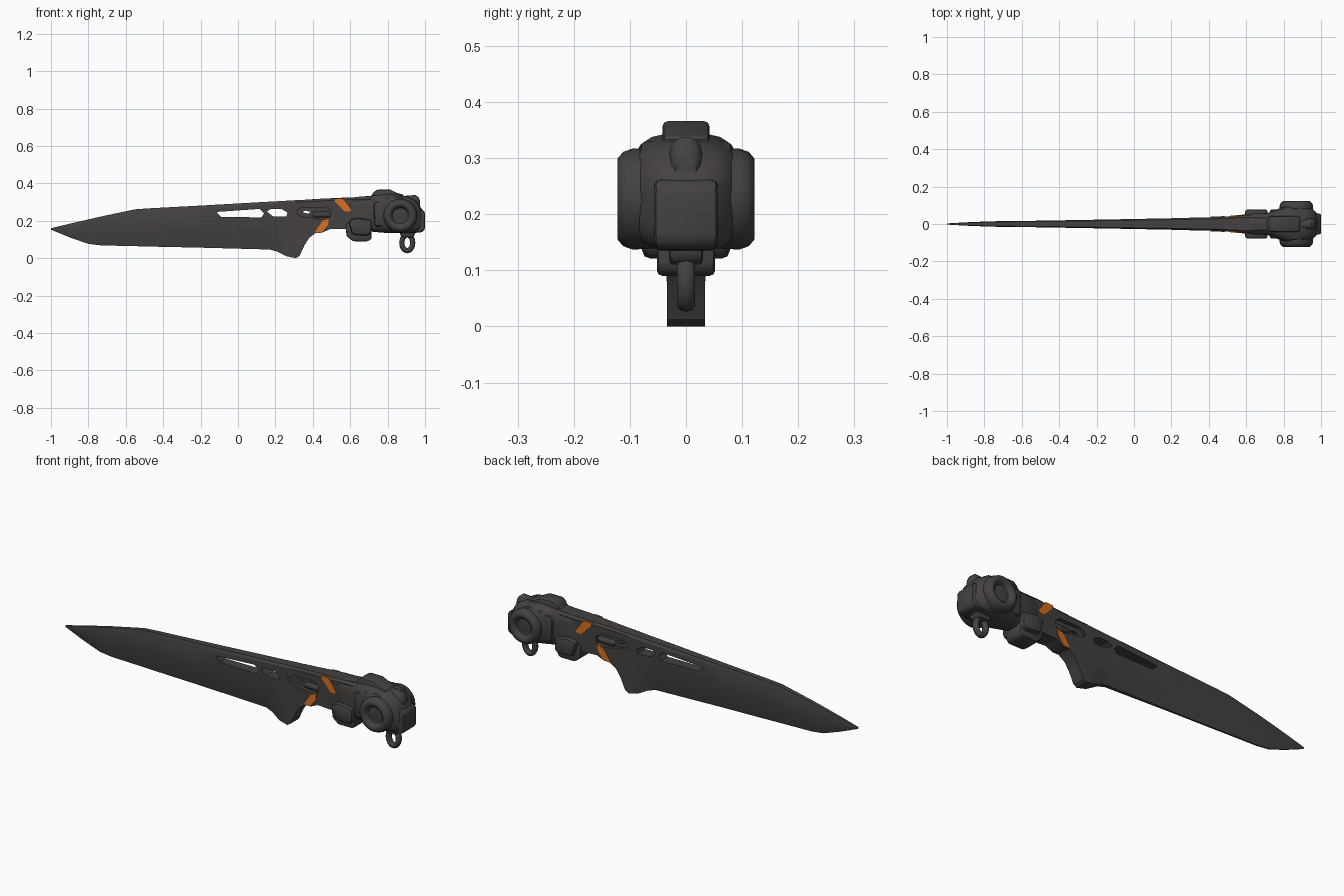
import bpy, bmesh, math
from mathutils import Matrix, Vector


def material(name, rgb):
    m = bpy.data.materials.new(name)
    m.diffuse_color = (*rgb, 1)
    return m


DARK = material("dark grey metal", (0.058, 0.053, 0.051))
ORANGE = material("orange paint", (0.68, 0.16, 0.012))


def finish(name, bm, mat=DARK, bevel=0, segments=2, angle=35):
    bmesh.ops.recalc_face_normals(bm, faces=bm.faces)
    me = bpy.data.meshes.new(name)
    bm.to_mesh(me)
    bm.free()
    me.materials.append(mat)
    ob = bpy.data.objects.new(name, me)
    bpy.context.collection.objects.link(ob)
    bpy.ops.object.select_all(action='DESELECT')
    bpy.context.view_layer.objects.active = ob
    ob.select_set(True)
    if bevel:
        b = ob.modifiers.new("bevel", 'BEVEL')
        b.width, b.segments, b.limit_method = bevel, segments, 'ANGLE'
        b.angle_limit = math.radians(30)
        bpy.ops.object.modifier_apply(modifier="bevel")
    bpy.ops.object.shade_smooth_by_angle(angle=math.radians(angle))
    return ob


def bridge(bm, rings, cap=True):
    n = len(rings[0])
    vs = [[bm.verts.new(p) for p in r] for r in rings]
    for a, b in zip(vs, vs[1:]):
        for i in range(n):
            bm.faces.new((a[i], a[(i + 1) % n], b[(i + 1) % n], b[i]))
    if cap:
        bm.faces.new(vs[0])
        bm.faces.new(vs[-1])


def prism(name, pts, y0, y1, mat=DARK, bevel=0):
    """Side outline in x, z extruded along y; y0 and y1 may depend on x."""
    f0 = y0 if callable(y0) else lambda x: y0
    f1 = y1 if callable(y1) else lambda x: y1
    bm = bmesh.new()
    bridge(bm, [[(x, f0(x), z) for x, z in pts], [(x, f1(x), z) for x, z in pts]])
    return finish(name, bm, mat, bevel)


def loft(name, stations, power=3.0, n=20, bevel=0):
    """Rounded-box sections along x: x, low z, high z, half width."""
    def c(v):
        return math.copysign(abs(v) ** (2 / power), v)
    rings = []
    for x, lo, hi, w in stations:
        ts = [2 * math.pi * (i + 0.5) / n for i in range(n)]
        rings.append([(x, w * c(math.cos(t)), (lo + hi) / 2 + (hi - lo) / 2 * c(math.sin(t))) for t in ts])
    bm = bmesh.new()
    bridge(bm, rings)
    return finish(name, bm, DARK, bevel)


def cut(target, cutter):
    m = target.modifiers.new("cut", 'BOOLEAN')
    m.operation, m.object, m.solver = 'DIFFERENCE', cutter, 'EXACT'
    bpy.context.view_layer.objects.active = target
    bpy.ops.object.modifier_apply(modifier="cut")
    bpy.data.objects.remove(cutter)


# Blade stations: x, top z, bottom z, half thickness, edge share of thickness
ST = [(-1.0, 0.160, 0.152, 0.003, 0.5), (-0.9, 0.184, 0.111, 0.009, 0.25),
      (-0.8, 0.207, 0.076, 0.013, 0.25), (-0.73, 0.223, 0.068, 0.015, 0.25),
      (-0.55, 0.261, 0.064, 0.017, 0.25), (-0.48, 0.266, 0.062, 0.018, 0.25),
      (-0.2, 0.281, 0.056, 0.023, 0.25), (0.17, 0.302, 0.046, 0.030, 0.3),
      (0.21, 0.304, 0.035, 0.031, 0.5), (0.26, 0.307, 0.010, 0.032, 0.9),
      (0.31, 0.310, 0.0, 0.034, 1), (0.33, 0.311, 0.013, 0.034, 1),
      (0.355, 0.312, 0.068, 0.034, 1), (0.38, 0.314, 0.108, 0.035, 1),
      (0.415, 0.316, 0.134, 0.036, 1), (0.45, 0.318, 0.136, 0.037, 1),
      (0.49, 0.320, 0.155, 0.040, 1), (0.60, 0.325, 0.155, 0.048, 1),
      (0.74, 0.328, 0.155, 0.048, 1)]


def half(x):
    for a, b in zip(ST, ST[1:]):
        if a[0] <= x <= b[0]:
            return a[3] + (b[3] - a[3]) * (x - a[0]) / (b[0] - a[0])
    return 0.048


# Blade with handle root
rings = []
for x, top, bot, t, e in ST:
    h = top - bot
    side = [(0.75 * t, top), (t, top - min(0.012, h * 0.2)),
            (t, bot + h * 0.45), (t * (0.35 + 0.65 * e), bot + h * 0.12), (t * e, bot)]
    rings.append([(x, y, z) for y, z in side] + [(x, -y, z) for y, z in reversed(side)])
bm = bmesh.new()
bridge(bm, rings)
blade = finish("blade", bm, angle=25)

# Openings through the blade
for pts in ([(-0.115, 0.247), (-0.09, 0.220), (0.125, 0.218), (0.14, 0.24), (0.115, 0.263)],
            [(0.155, 0.250), (0.175, 0.262), (0.235, 0.262), (0.265, 0.243), (0.258, 0.222), (0.185, 0.224)],
            [(0.345, 0.246), (0.36, 0.254), (0.39, 0.247), (0.375, 0.237)]):
    cut(blade, prism("cutter", pts, -0.2, 0.2))
# Pocket on each side
POCKET = [(0.31, 0.25), (0.345, 0.272), (0.47, 0.272), (0.497, 0.25),
          (0.49, 0.215), (0.46, 0.205), (0.38, 0.218), (0.325, 0.228)]
for s in (-1, 1):
    cut(blade, prism("cutter", POCKET, s * 0.016, s * 0.2))
bpy.context.view_layer.objects.active = blade
blade.select_set(True)
bpy.ops.object.shade_smooth_by_angle(angle=math.radians(25))
loft("pocket_bar", [(0.395, 0.225, 0.24, 0.02), (0.41, 0.217, 0.248, 0.03),
                    (0.48, 0.217, 0.25, 0.032), (0.495, 0.222, 0.245, 0.028)])

# Orange stripes on both flanks
UPPER = [(0.515, 0.318), (0.56, 0.319), (0.606, 0.256), (0.60, 0.248), (0.572, 0.248), (0.518, 0.302)]
LOWER = [(0.41, 0.137), (0.428, 0.165), (0.452, 0.2), (0.485, 0.214), (0.482, 0.178), (0.447, 0.137)]
for s, tag in ((-1, "front"), (1, "back")):
    for nm, pts in (("upper", UPPER), ("lower", LOWER)):
        prism(f"{nm}_stripe_{tag}", pts, lambda x: s * (half(x) - 0.004),
              lambda x: s * (half(x) + 0.003), ORANGE)

# Neck, grip block and side panels
loft("neck", [(0.60, 0.18, 0.30, 0.046), (0.63, 0.17, 0.318, 0.056),
              (0.70, 0.15, 0.322, 0.058), (0.77, 0.14, 0.33, 0.064)], power=5)
prism("grip_block", [(0.575, 0.187), (0.715, 0.187), (0.715, 0.105), (0.698, 0.09),
                     (0.615, 0.09), (0.58, 0.118)], -0.052, 0.052, bevel=0.01)
prism("grip_shoulders", [(0.59, 0.20), (0.63, 0.215), (0.715, 0.205), (0.715, 0.135),
                         (0.69, 0.12), (0.61, 0.125)], -0.078, 0.078, bevel=0.016)
prism("spine_rail", [(0.61, 0.29), (0.62, 0.326), (0.74, 0.336), (0.74, 0.29)], -0.035, 0.035, bevel=0.006)

# Hub body
loft("hub_body", [(0.70, 0.16, 0.325, 0.045), (0.72, 0.14, 0.342, 0.062), (0.78, 0.135, 0.345, 0.085),
                  (0.82, 0.133, 0.345, 0.10), (0.91, 0.133, 0.33, 0.10), (0.955, 0.135, 0.305, 0.082),
                  (0.985, 0.15, 0.26, 0.05)], power=3.2)
prism("hub_cap", [(0.715, 0.30), (0.718, 0.345), (0.74, 0.366), (0.815, 0.366), (0.85, 0.348),
                  (0.885, 0.340), (0.90, 0.30)], -0.042, 0.042, bevel=0.01)
prism("hub_shoulders", [(0.775, 0.24), (0.785, 0.325), (0.87, 0.33), (0.91, 0.31), (0.92, 0.24)],
      -0.083, 0.083, bevel=0.014)
prism("flank_plates", [(0.73, 0.17), (0.725, 0.29), (0.745, 0.305), (0.79, 0.305), (0.80, 0.17)],
      -0.078, 0.078, bevel=0.012)

# Dished round boss on each side
PROFILE = [(0.088, 0.05), (0.09, 0.095), (0.084, 0.112), (0.072, 0.122), (0.058, 0.121),
           (0.048, 0.112), (0.042, 0.1), (0.02, 0.096), (0.004, 0.095)]
N = 24
for s, tag in ((-1, "front"), (1, "back")):
    bm = bmesh.new()
    bridge(bm, [[(0.868 + r * math.cos(2 * math.pi * i / N), s * y,
                  0.227 + r * math.sin(2 * math.pi * i / N)) for i in range(N)] for r, y in PROFILE])
    finish(f"side_boss_{tag}", bm, angle=50)

# Pommel block and knob
prism("pommel_block", [(0.92, 0.262), (0.985, 0.262), (1.0, 0.245), (1.0, 0.155), (0.985, 0.138),
                       (0.91, 0.134)], -0.056, 0.056, bevel=0.01)
loft("pommel_knob", [(0.87, 0.27, 0.325, 0.02), (0.90, 0.25, 0.335, 0.03), (0.95, 0.25, 0.338, 0.03),
                     (0.966, 0.25, 0.325, 0.026), (0.974, 0.25, 0.305, 0.018)], power=2.6, n=16)

# Lanyard loop and its mount
bm = bmesh.new()
A, B = 24, 10
grid = []
for i in range(A + 1):
    a = 2 * math.pi * i / A
    grid.append([(0.905 + (0.029 + 0.014 * math.cos(b)) * math.cos(a), 0.017 * math.sin(b),
                  0.082 + (0.042 + 0.014 * math.cos(b)) * math.sin(a))
                 for b in (2 * math.pi * j / B for j in range(B))])
bridge(bm, grid, cap=False)
bmesh.ops.remove_doubles(bm, verts=bm.verts, dist=1e-5)
finish("lanyard_loop", bm, angle=60)
prism("loop_mount", [(0.86, 0.16), (0.868, 0.122), (0.885, 0.11), (0.93, 0.11), (0.945, 0.122), (0.95, 0.16)],
      -0.03, 0.03, bevel=0.008)
